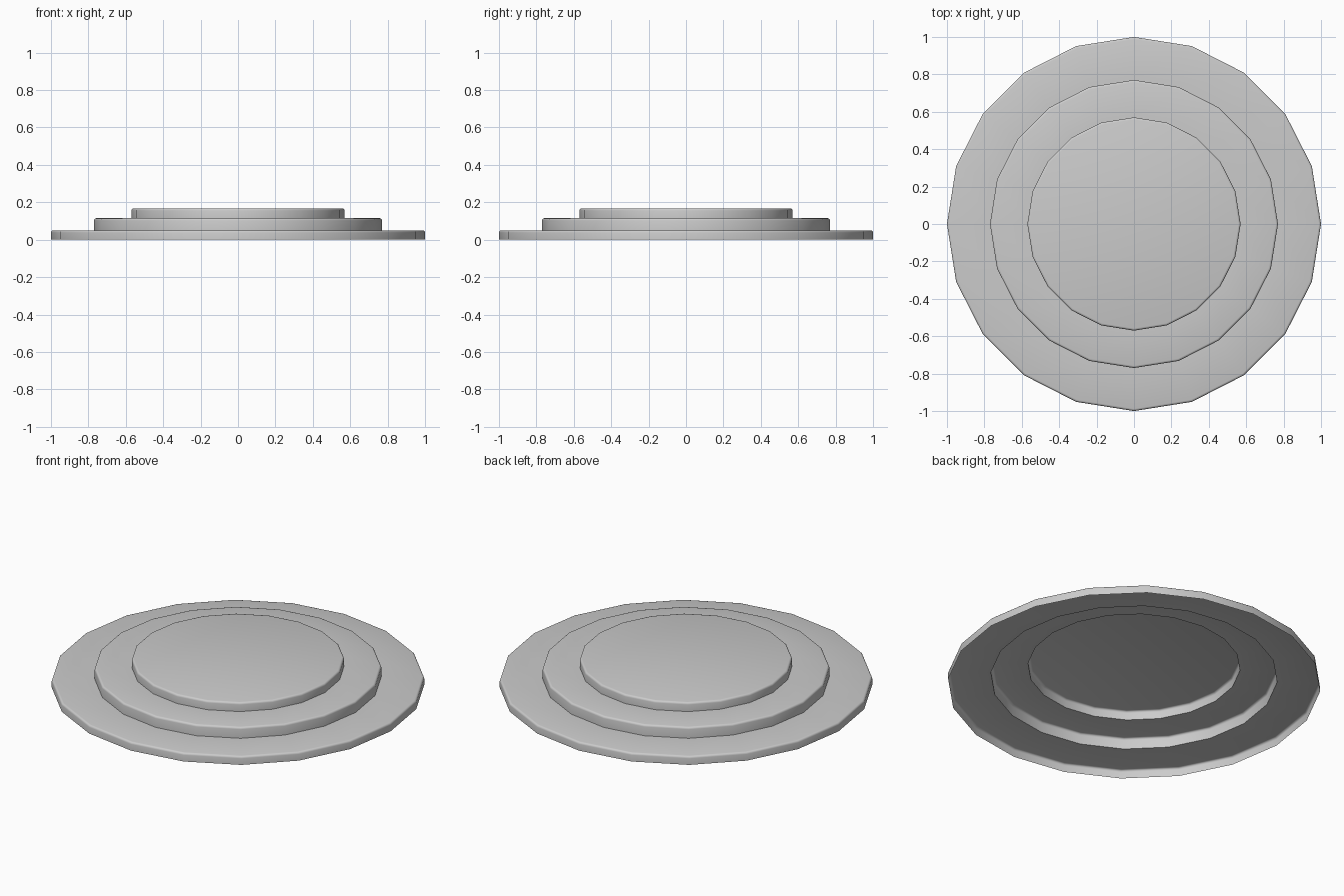
import bpy, bmesh
from math import cos, sin, pi, radians

if "Cube" in bpy.data.objects:
    bpy.data.objects.remove(bpy.data.objects["Cube"])

SIDES = 20
BEVEL = 0.012
# (radius, bottom height, top height) of each tier
TIERS = [(1.0, 0.0, 0.05), (0.77, 0.05, 0.115), (0.57, 0.115, 0.168)]

# Stepped outline with a small rounded lip on each tier, open underneath
profile = []
for r, z0, z1 in TIERS:
    profile.append((r, z0))
    for i in range(4):
        a = i / 3 * pi / 2
        profile.append((r - BEVEL + BEVEL * cos(a), z1 - BEVEL + BEVEL * sin(a)))

# Revolve the outline into a 20-sided hollow shell
bm = bmesh.new()
rings = [[bm.verts.new((r * cos(2 * pi * k / SIDES), r * sin(2 * pi * k / SIDES), z))
          for k in range(SIDES)] for r, z in profile]
for low, high in zip(rings, rings[1:]):
    for k in range(SIDES):
        n = (k + 1) % SIDES
        bm.faces.new((low[k], low[n], high[n], high[k]))
bm.faces.new(rings[-1])  # flat top

mesh = bpy.data.meshes.new("stepped_platform")
bm.to_mesh(mesh)
bm.free()
platform = bpy.data.objects.new("stepped_platform", mesh)
bpy.context.collection.objects.link(platform)

# Smooth walls, sharp inner corners
bpy.context.view_layer.objects.active = platform
platform.select_set(True)
bpy.ops.object.shade_smooth_by_angle(angle=radians(35))
